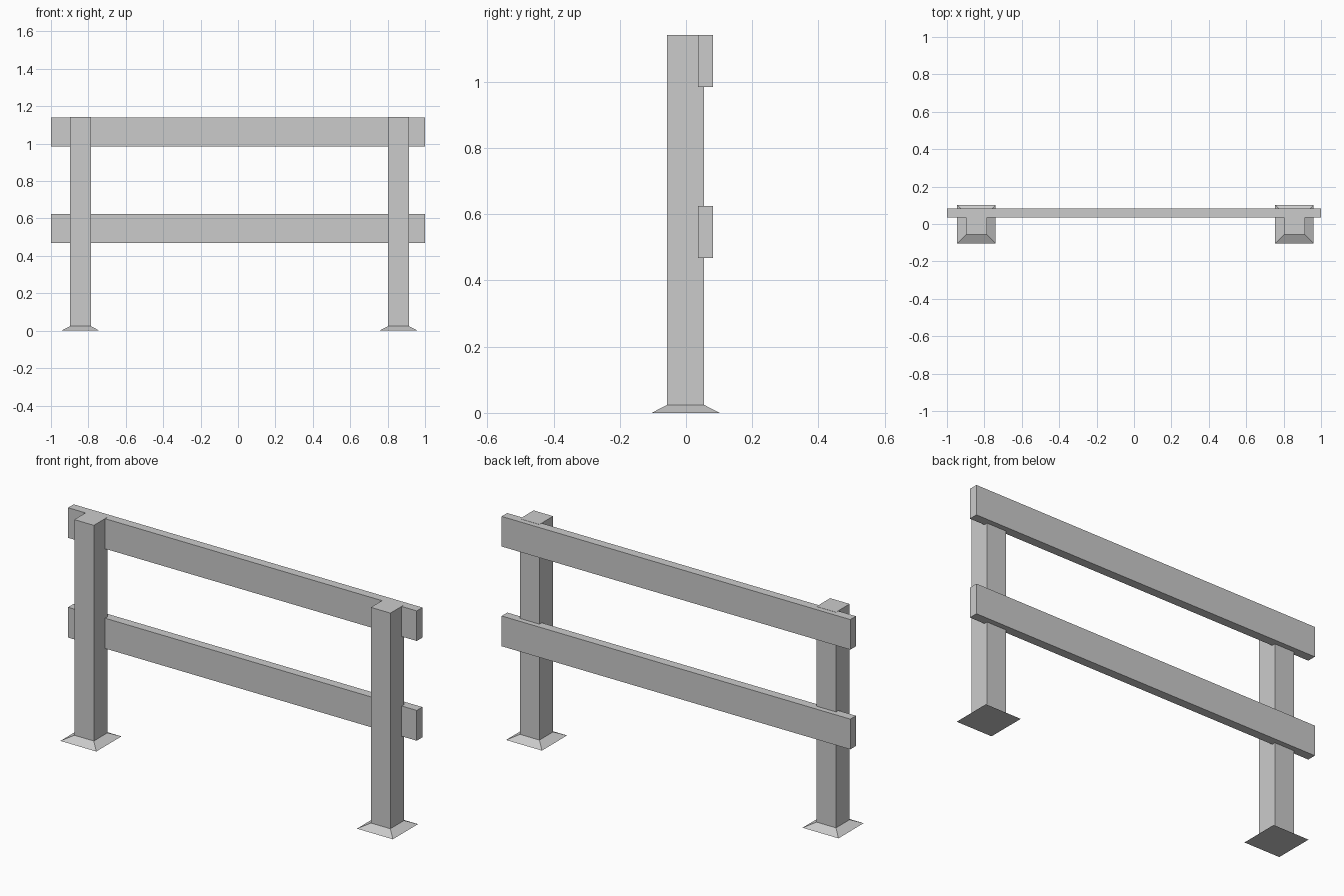
import bpy

if "Cube" in bpy.data.objects:
    bpy.data.objects.remove(bpy.data.objects["Cube"])

PX, PY = 0.056, 0.056      # post half-section
FOOT = 0.103               # flared foot half-width
TOP = 1.142


def lofted(name, x, y, rings):
    """Closed square loft; rings are (half_x, half_y, z) from bottom to top."""
    verts, faces = [], [(3, 2, 1, 0)]
    for hx, hy, z in rings:
        verts += [(sx * hx, sy * hy, z)
                  for sx, sy in ((-1, -1), (1, -1), (1, 1), (-1, 1))]
    for r in range(len(rings) - 1):
        for i in range(4):
            a, b = r * 4 + i, r * 4 + (i + 1) % 4
            faces.append((a, b, b + 4, a + 4))
    n = len(verts)
    faces.append((n - 4, n - 3, n - 2, n - 1))
    mesh = bpy.data.meshes.new(name)
    mesh.from_pydata(verts, [], faces)
    obj = bpy.data.objects.new(name, mesh)
    obj.location = (x, y, 0)
    bpy.context.collection.objects.link(obj)
    return obj


# Posts with a flared foot
for side, x in (("left", -0.843), ("right", 0.858)):
    lofted(side + "_post", x, -0.001,
           [(FOOT, FOOT, 0), (PX, PY, 0.024), (PX, PY, TOP)])

# Horizontal rails set into the back of the posts
for level, z0, z1 in (("lower", 0.468, 0.625), ("upper", 0.985, TOP - 0.001)):
    lofted(level + "_rail", 0, 0.059, [(1.0, 0.023, z0), (1.0, 0.023, z1)])
